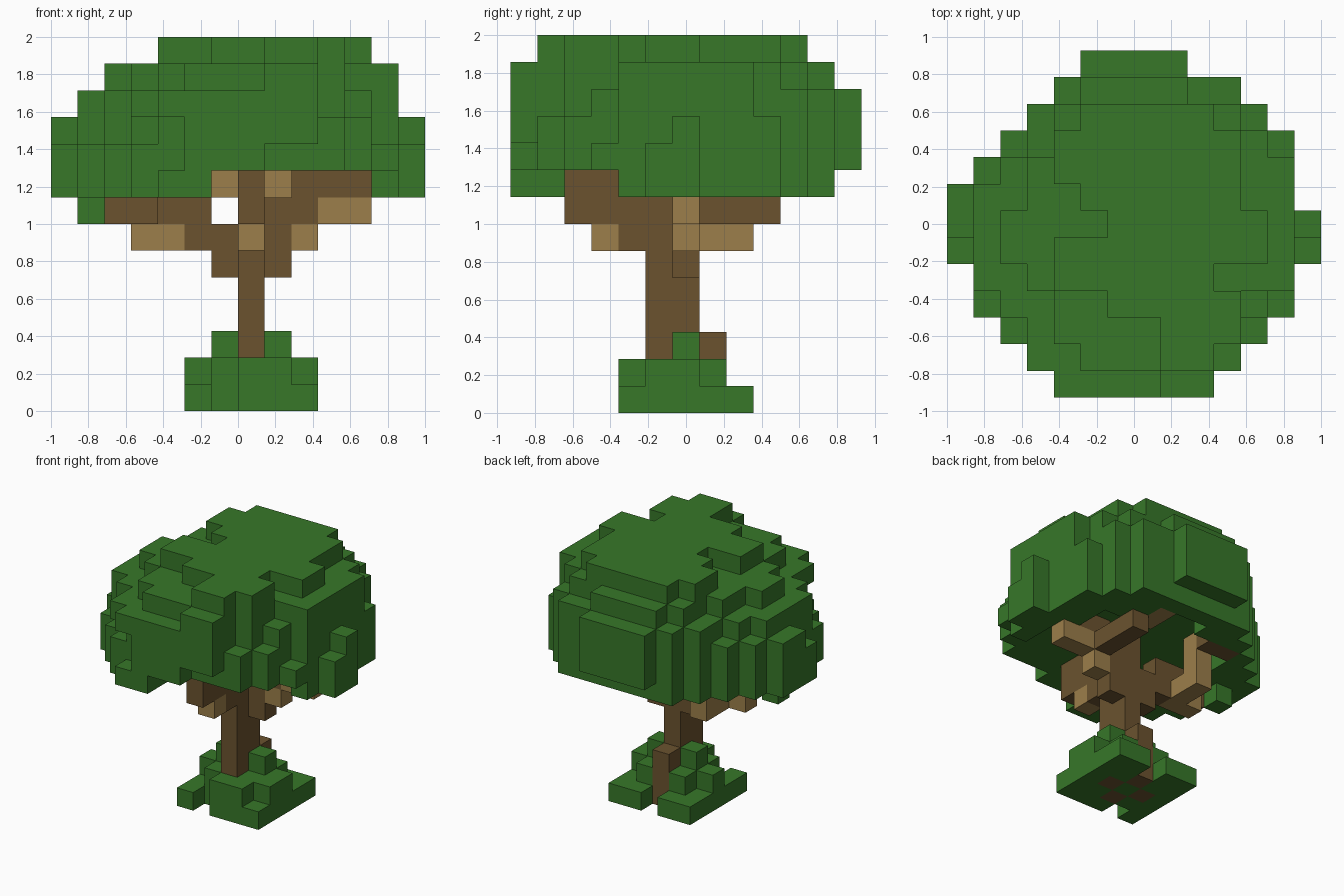
import bpy
import bmesh
from mathutils import Vector

cube = bpy.data.objects.get("Cube")
if cube:
    bpy.data.objects.remove(cube, do_unlink=True)

UNIT = 1 / 7                              # edge of one block
ORIGIN = Vector((-7, -6.5, 0)) * UNIT     # corner of the block grid


def make_material(name, rgb):
    mat = bpy.data.materials.new(name)
    mat.use_nodes = True
    colour = (*rgb, 1)
    mat.diffuse_color = colour
    shader = mat.node_tree.nodes["Principled BSDF"]
    shader.inputs["Base Color"].default_value = colour
    shader.inputs["Roughness"].default_value = 1
    return mat


leaf_green = make_material("leaf green", (0.038, 0.185, 0.022))
dark_bark = make_material("dark bark", (0.147, 0.086, 0.028))
light_bark = make_material("light bark", (0.335, 0.212, 0.069))

blocks = {}    # grid cell -> part name; the first part to claim a cell keeps it


def fill(part, x, y, z):
    """Fill a box of cells; each axis is one index or an inclusive pair."""
    spans = [(a, a) if isinstance(a, int) else a for a in (x, y, z)]
    (x0, x1), (y0, y1), (z0, z1) = spans
    for i in range(x0, x1 + 1):
        for j in range(y0, y1 + 1):
            for k in range(z0, z1 + 1):
                blocks.setdefault((i, j, k), part)


# Trunk with its roots and the fork at the top
fill("trunk", 7, 5, 0)
fill("trunk", 7, (5, 6), (1, 8))
fill("trunk", 7, 7, (0, 2))
fill("trunk", (6, 6), 6, 0)
fill("trunk", (8, 8), 6, 0)
fill("trunk", (6, 8), 6, 5)

# Dark branches
fill("dark_branches", (5, 6), 6, 6)
fill("dark_branches", 8, 6, 6)
fill("dark_branches", 7, 4, 6)
fill("dark_branches", (4, 5), 6, 7)
fill("dark_branches", (2, 3), 5, 7)
fill("dark_branches", (8, 9), 6, 7)
fill("dark_branches", 7, (2, 4), 7)
fill("dark_branches", 9, (7, 9), 7)
fill("dark_branches", 7, (2, 3), 8)
fill("dark_branches", (9, 11), 6, 8)
fill("dark_branches", (3, 4), 9, 8)

# Light branch ends
fill("light_branches", (3, 4), 6, 6)
fill("light_branches", 4, (7, 8), 6)
fill("light_branches", 4, 8, (7, 8))
fill("light_branches", 9, 6, 6)
fill("light_branches", 7, 3, 6)
fill("light_branches", (10, 11), 6, 7)
fill("light_branches", 6, (3, 4), 8)
fill("light_branches", 8, (9, 10), 8)

# Bushy foot around the trunk
fill("foot_bush", (5, 9), (5, 7), 0)
fill("foot_bush", (5, 6), 8, 0)
fill("foot_bush", (8, 9), 8, 0)
fill("foot_bush", 5, 4, 0)
fill("foot_bush", 9, 4, 0)
fill("foot_bush", (7, 8), 4, (0, 1))
fill("foot_bush", (6, 9), 5, 1)
fill("foot_bush", (5, 9), 6, 1)
fill("foot_bush", 8, 7, 1)
fill("foot_bush", 6, 7, 1)
fill("foot_bush", 6, 6, 2)
fill("foot_bush", 8, 6, 2)


def crown_layer(level, first, last, start=0, keep=lambda i, j: True):
    """Fill one crown layer, one span per row from front to back."""
    for j, (a, b) in enumerate(zip(first, last), start=start):
        for i in range(a, b + 1):
            if keep(i, j):
                fill("crown", i, j, level)


def ring(i, j):
    """Rounded underside, open in the middle and towards the front."""
    x, y = i - 6.5, j - 6
    far = x * x + y * y > 17
    inside = (x / 6.5) ** 2 + (y / 5.8) ** 2 < 1.04
    front_gap = i > 5 and j < (6 if i < 12 else 4)
    return far and inside and not front_gap


def middle(i, j):
    """Layer with its side and front bulges trimmed."""
    bulges = (j > 0 or i > 4) and (i > 0 or j > 5) and (i < 13 or j == 6)
    return bulges and i + j > 4 and (i < 12 or j > 3)


# Crown: the widest outline below, stepped in towards the top
wide_first = [4, 3, 2, 1, 1, 0, 0, 0, 1, 2, 3, 4, 5]
wide_last = [9, 10, 11, 12, 12, 13, 13, 12, 12, 12, 11, 10, 8]
crown_layer(8, wide_first, wide_last, keep=ring)
crown_layer(9, wide_first, wide_last, keep=lambda i, j: j > 0 or 4 < i < 8)
crown_layer(10, wide_first, wide_last, keep=middle)
crown_layer(11, [4, 3, 3, 2, 1, 1, 1, 1, 2, 3, 3, 4, 5],
            [9, 9, 10, 11, 12, 12, 12, 12, 12, 11, 11, 10, 8])
crown_layer(12, [8, 5, 4, 4, 3, 2, 2, 3, 3, 4, 4, 5],
            [9, 9, 10, 10, 12, 12, 12, 12, 12, 11, 10, 8])
crown_layer(13, [8, 8, 6, 4, 4, 6, 5, 4, 4, 5],
            [9, 10, 10, 9, 11, 11, 10, 10, 10, 9], start=1)

# Low tufts hanging from the crown
fill("crown", 1, 6, 7)
fill("crown", (4, 5), (0, 1), 8)


def build(part, mat):
    """Make one mesh from the exposed faces of a part's blocks."""
    bm = bmesh.new()
    for cell in [c for c, owner in blocks.items() if owner == part]:
        centre = Vector(cell) + Vector((0.5, 0.5, 0.5))
        for axis in range(3):
            for sign in (-1, 1):
                normal = Vector((0, 0, 0))
                normal[axis] = sign
                if tuple(int(a + b) for a, b in zip(cell, normal)) in blocks:
                    continue
                u, v = Vector((0, 0, 0)), Vector((0, 0, 0))
                u[(axis + 1) % 3] = 0.5
                v[(axis + 2) % 3] = 0.5 * sign
                mid = centre + normal / 2
                corners = (mid - u - v, mid + u - v, mid + u + v, mid - u + v)
                bm.faces.new([bm.verts.new(ORIGIN + p * UNIT) for p in corners])
    bmesh.ops.remove_doubles(bm, verts=bm.verts, dist=UNIT / 100)
    bmesh.ops.dissolve_limit(bm, angle_limit=0.01, verts=bm.verts, edges=bm.edges)
    mesh = bpy.data.meshes.new(part)
    bm.to_mesh(mesh)
    bm.free()
    mesh.materials.append(mat)
    bpy.context.scene.collection.objects.link(bpy.data.objects.new(part, mesh))


build("trunk", dark_bark)
build("dark_branches", dark_bark)
build("light_branches", light_bark)
build("foot_bush", leaf_green)
build("crown", leaf_green)
